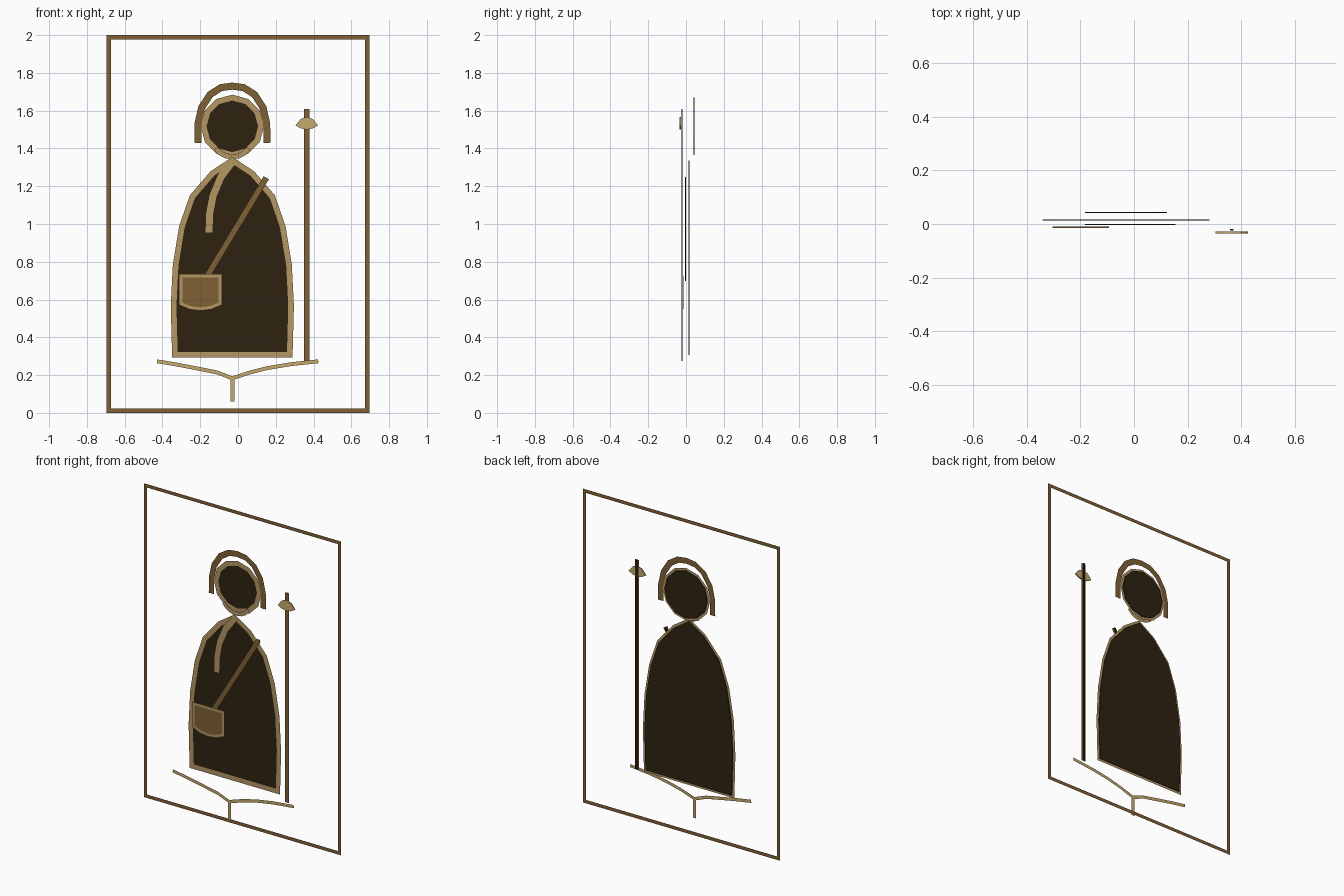
import bpy
import math
from mathutils import Vector

cube = bpy.data.objects.get("Cube")
if cube:
    bpy.data.objects.remove(cube, do_unlink=True)

CX = -0.03  # centre line of the figure


def material(name, hex_code):
    def linear(i):
        c = int(hex_code[i:i + 2], 16) / 255
        return c / 12.92 if c < 0.04045 else ((c + 0.055) / 1.055) ** 2.4
    col = (linear(0), linear(2), linear(4), 1)
    m = bpy.data.materials.new(name)
    m.use_nodes = True
    m.diffuse_color = col
    m.node_tree.nodes["Principled BSDF"].inputs["Base Color"].default_value = col
    return m


DARK = material("dark_umber", "2e2211")
BROWN = material("brown", "806136")
TAN = material("tan", "b49664")
PALE = material("pale_gold", "c6aa6c")


def add_mesh(name, verts, faces, mat):
    me = bpy.data.meshes.new(name)
    me.from_pydata(verts, [], faces)
    me.materials.append(mat)
    ob = bpy.data.objects.new(name, me)
    bpy.context.collection.objects.link(ob)
    return ob


def stroke(name, pts, width, y, mat, closed=False):
    """Flat mitred ribbon along a path of (x, z) points."""
    p = [Vector(q) for q in pts]
    n = len(p)
    verts = []
    for i in range(n):
        a = p[i - 1] if i or closed else None
        b = p[(i + 1) % n] if i < n - 1 or closed else None
        d1 = (p[i] - a).normalized() if a is not None else (b - p[i]).normalized()
        d2 = (b - p[i]).normalized() if b is not None else d1
        n1, n2 = Vector((-d1.y, d1.x)), Vector((-d2.y, d2.x))
        m = (n1 + n2).normalized()
        m *= width / 2 / max(m.dot(n1), 0.35)
        for s in (1, -1):
            q = p[i] + m * s
            verts.append((q.x, y, q.y))
    faces = []
    for i in range(n if closed else n - 1):
        j = (i + 1) % n
        faces.append((2 * i, 2 * i + 1, 2 * j + 1, 2 * j))
    return add_mesh(name, verts, faces, mat)


def plate(name, pts, y, mat, thick=0.005):
    """Thin solid plate from a counter-clockwise (x, z) outline."""
    n = len(pts)
    h = thick / 2
    verts = [(x, y - h, z) for x, z in pts] + [(x, y + h, z) for x, z in pts]
    faces = [tuple(range(n)), tuple(range(2 * n - 1, n - 1, -1))]
    faces += [(i, i + n, (i + 1) % n + n, (i + 1) % n) for i in range(n)]
    return add_mesh(name, verts, faces, mat)


def mirrored(half):
    """Half widths from one side, over the centre point, to the other side."""
    right = [(CX + w, z) for w, z in half]
    left = [(CX - w, z) for w, z in reversed(half) if w > 0]
    return right + left


# Border frame
stroke("border_frame", [(-0.684, 0.011), (0.684, 0.011), (0.684, 1.989), (-0.684, 1.989)],
       0.022, 0.045, BROWN, True)

# Arched band around the head
band = mirrored([(0.183, 1.43), (0.182, 1.53), (0.163, 1.615), (0.118, 1.685),
                 (0.06, 1.722), (0, 1.73)])
stroke("head_band", band, 0.037, 0.036, BROWN)

# Head disc and rim
head = [(CX + 0.152 * math.sin(-k * math.tau / 12), 1.517 + 0.152 * math.cos(k * math.tau / 12))
        for k in range(12)]
plate("head", head, 0.043, DARK)
stroke("head_rim", head, 0.03, 0.039, TAN, True)

# Neck arc below the head
neck = [(CX + 0.1 * math.sin(a), 1.445 - 0.09 * math.cos(a))
        for a in [math.radians(d) for d in range(-60, 61, 20)]]
stroke("neck_arc", neck, 0.026, 0.024, TAN)

# Cloaked body and its hem
body = mirrored([(0.304, 0.307), (0.311, 0.567), (0.3, 0.784), (0.267, 0.985),
                 (0.212, 1.144), (0.105, 1.268), (0, 1.337)])
plate("cloak", body, 0.015, DARK)
stroke("cloak_hem", body, 0.03, 0.011, TAN, True)

# Scarf end hanging from the neck
stroke("scarf", [(-0.153, 0.953), (-0.151, 1.05), (-0.132, 1.15), (-0.09, 1.25), (-0.018, 1.345)],
       0.042, 0.004, TAN)

# Shoulder strap with a dark core
strap = [(-0.178, 0.7), (0.15, 1.245)]
stroke("strap", strap, 0.032, -0.006, BROWN)
stroke("strap_core", strap, 0.012, -0.001, DARK)
sx, sz = 0.005, 0.003
plate("strap_back", [(strap[0][0] - sx, strap[0][1] + sz), (strap[0][0] + sx, strap[0][1] - sz),
                     (strap[1][0] + sx, strap[1][1] - sz), (strap[1][0] - sx, strap[1][1] + sz)],
      -0.002, DARK)

# Satchel
bag = [(-0.303, 0.725), (-0.303, 0.578), (-0.255, 0.557), (-0.2, 0.55),
       (-0.145, 0.557), (-0.093, 0.578), (-0.093, 0.725)]
plate("satchel", bag, -0.012, BROWN)
stroke("satchel_trim", bag, 0.018, -0.016, TAN, True)

# Staff with a dark core behind it
stroke("staff", [(0.364, 0.275), (0.364, 1.61)], 0.03, -0.026, BROWN)
plate("staff_core", [(0.358, 0.275), (0.37, 0.275), (0.37, 1.61), (0.358, 1.61)], -0.022, DARK)

# Staff cap
cap = [(0.304, 1.522), (0.332, 1.506), (0.364, 1.5), (0.396, 1.506),
       (0.424, 1.522), (0.396, 1.556), (0.364, 1.566), (0.332, 1.556)]
plate("staff_cap", cap, -0.031, PALE, 0.008)

# Forked ground line and stem
fork = [(-0.428, 0.273), (-0.33, 0.257), (-0.22, 0.236), (-0.12, 0.21), (CX, 0.183),
        (0.06, 0.213), (0.16, 0.238), (0.28, 0.258), (0.425, 0.273)]
fork[3] = (-0.11, 0.214)
stroke("ground_fork", fork, 0.02, -0.045, PALE)
stroke("ground_stem", [(CX, 0.06), (CX, 0.187)], 0.021, -0.045, PALE)
